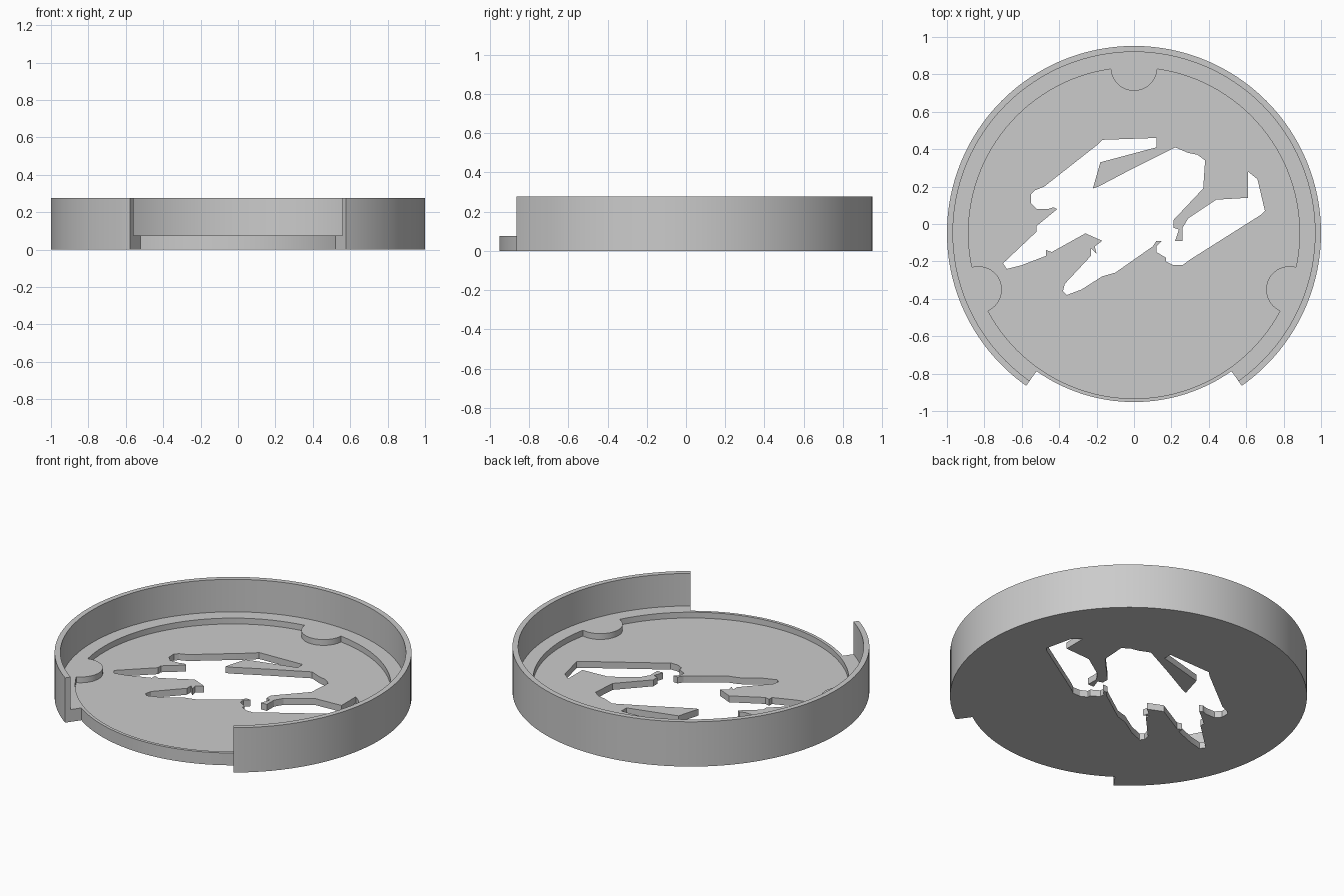
import bpy
import bmesh
from math import sin, cos, radians

if "Cube" in bpy.data.objects:
    bpy.data.objects.remove(bpy.data.objects["Cube"], do_unlink=True)

CENTRE_Y = -0.048
HEIGHT = 0.277
LEDGE_Z = 0.076
FLOOR_Z = 0.04
OUTER_R, WALL_R, LIP_R, RECESS_R = 1.0, 0.968, 0.904, 0.885
PAD_R = 0.125
NOTCH_HALF_ANGLE = 35.2
ABOVE = HEIGHT + 0.1
BELOW = -0.1


def arc(radius, start, end, steps):
    """Points along an arc about the tray centre, angles in degrees."""
    angles = [radians(start + (end - start) * i / steps) for i in range(steps + 1)]
    return [(radius * cos(a), CENTRE_Y + radius * sin(a)) for a in angles]


def circle(radius, steps=128, centre=(0, CENTRE_Y)):
    ring = arc(radius, 0, 360, steps)[:-1]
    return [(x + centre[0], y - CENTRE_Y + centre[1]) for x, y in ring]


def prism(name, outline, bottom, top):
    """Extrude a closed outline straight up into a solid."""
    bm = bmesh.new()
    face = bm.faces.new([bm.verts.new((x, y, bottom)) for x, y in outline])
    result = bmesh.ops.extrude_face_region(bm, geom=[face])
    raised = [v for v in result["geom"] if isinstance(v, bmesh.types.BMVert)]
    bmesh.ops.translate(bm, verts=raised, vec=(0, 0, top - bottom))
    bmesh.ops.recalc_face_normals(bm, faces=bm.faces)
    mesh = bpy.data.meshes.new(name)
    bm.to_mesh(mesh)
    bm.free()
    obj = bpy.data.objects.new(name, mesh)
    bpy.context.collection.objects.link(obj)
    return obj


def select_only(obj):
    bpy.ops.object.select_all(action="DESELECT")
    obj.select_set(True)
    bpy.context.view_layer.objects.active = obj


def subtract(target, cutter):
    """Cut one solid out of another, then discard the cutter."""
    cutter.hide_render = True
    modifier = target.modifiers.new("cut", "BOOLEAN")
    modifier.operation = "DIFFERENCE"
    modifier.solver = "EXACT"
    modifier.object = cutter
    select_only(target)
    bpy.ops.object.modifier_apply(modifier=modifier.name)
    bpy.data.objects.remove(cutter, do_unlink=True)


# Solid disc, hollowed down to the ledge
tray = prism("round_tray", circle(OUTER_R), 0, HEIGHT)
subtract(tray, prism("wall_cutter", circle(WALL_R), LEDGE_Z, ABOVE))

# Sunken floor, leaving three rounded pads at ledge height
recess = prism("recess_cutter", circle(RECESS_R), FLOOR_Z, ABOVE)
for angle in (90, 200, 340):
    centre = arc(RECESS_R, angle, angle, 1)[0]
    subtract(recess, prism("pad", circle(PAD_R, 48, centre), BELOW, ABOVE + 0.1))
subtract(tray, recess)

# Front opening, cut along radial lines down to the lip
start, end = 270 - NOTCH_HALF_ANGLE, 270 + NOTCH_HALF_ANGLE
notch = arc(LIP_R, start, end, 32) + arc(OUTER_R + 0.2, end, start, 32)
subtract(tray, prism("notch_cutter", notch, BELOW, ABOVE))

# Irregular opening through the floor, outline in hundredths
opening = [
    (-53, 18), (-48, 20), (-20, 42), (-17, 45), (12, 46), (12, 41),
    (-18, 33), (-22, 19), (-19, 20), (0, 30), (22, 41), (29, 38),
    (34, 37), (38, 34), (37, 19), (21, 2), (21, -2), (24, -3),
    (22, -9), (26, -9), (26, -2), (29, 3), (44, 13), (61, 14),
    (61, 28), (66, 24), (70, 7), (68, 5), (30, -19), (26, -22),
    (21, -22), (17, -20), (17, -18), (12, -15), (12, -12), (15, -9),
    (12, -9), (10, -12), (-10, -26), (-17, -28), (-28, -35), (-36, -38),
    (-38, -36), (-37, -32), (-23, -17), (-23, -13), (-20, -16), (-21, -12),
    (-17, -9), (-26, -5), (-44, -15), (-47, -14), (-47, -17), (-60, -22),
    (-68, -24), (-70, -21), (-52, -4), (-52, -1), (-41, 8), (-43, 9),
    (-46, 8), (-52, 8), (-55, 11), (-55, 16),
]
outline = [(x / 100, y / 100) for x, y in opening]
subtract(tray, prism("opening_cutter", outline, BELOW, ABOVE))

# Single grey finish
GREY = (0.6, 0.6, 0.6, 1)
material = bpy.data.materials.new("plain_grey")
material.use_nodes = True
material.diffuse_color = GREY
material.node_tree.nodes["Principled BSDF"].inputs["Base Color"].default_value = GREY
tray.data.materials.clear()
tray.data.materials.append(material)
for polygon in tray.data.polygons:
    polygon.material_index = 0

select_only(tray)
bpy.ops.object.shade_smooth_by_angle(angle=radians(20))
